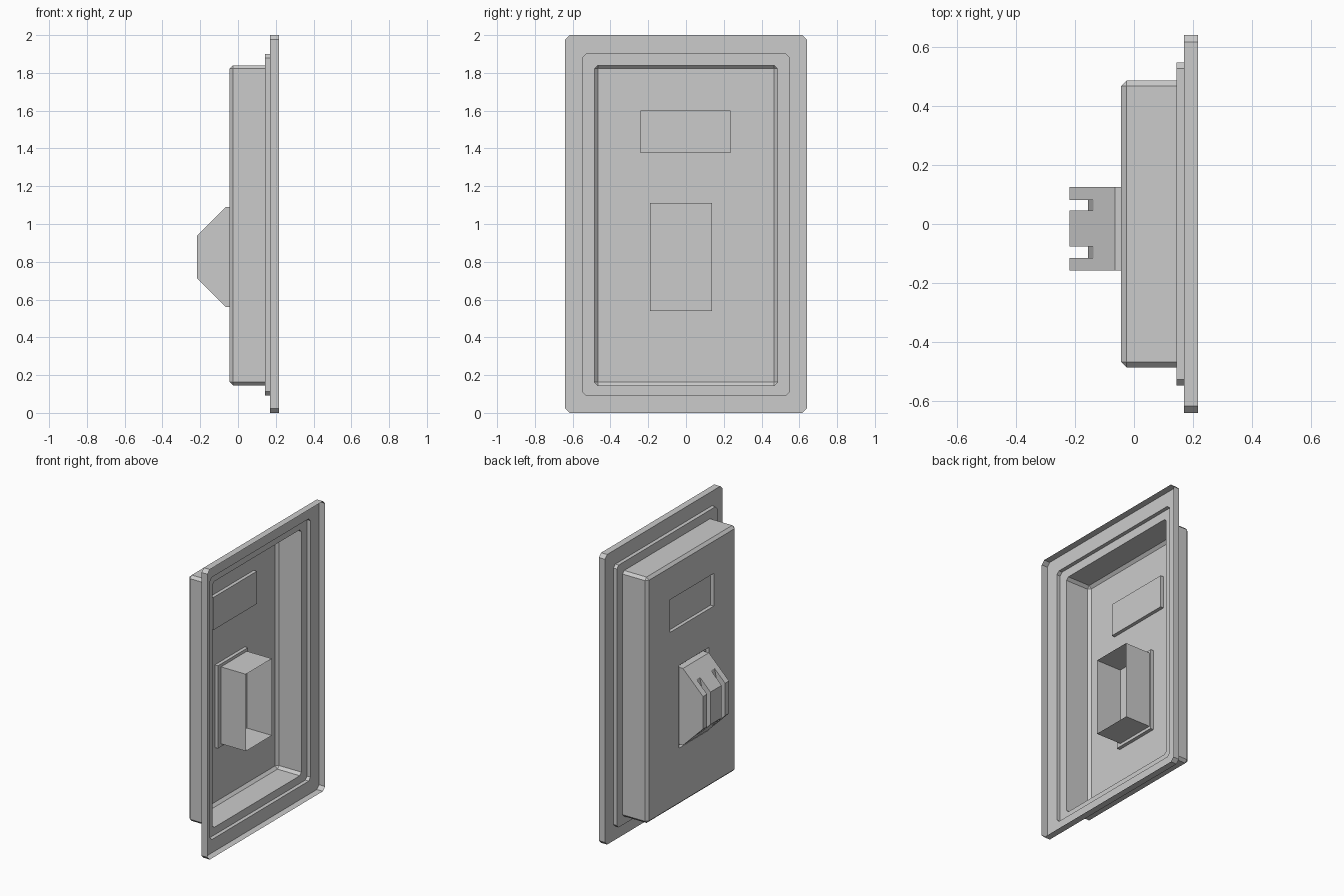
import bpy, bmesh

if "Cube" in bpy.data.objects:
    bpy.data.objects.remove(bpy.data.objects["Cube"])


def finish(name, bm, dissolve=False):
    bmesh.ops.remove_doubles(bm, verts=bm.verts, dist=0.0005)
    if dissolve:
        bmesh.ops.dissolve_limit(bm, angle_limit=0.01, verts=bm.verts, edges=bm.edges)
    bmesh.ops.recalc_face_normals(bm, faces=bm.faces)
    mesh = bpy.data.meshes.new(name)
    bm.to_mesh(mesh)
    bm.free()
    obj = bpy.data.objects.new(name, mesh)
    bpy.context.collection.objects.link(obj)
    return obj


def ring(bm, x, y0, y1, z0, z1, c=0.0):
    """Rectangle in the YZ plane with cut corners."""
    pts = [(y0 + c, z0), (y1 - c, z0), (y1, z0 + c), (y1, z1 - c),
           (y1 - c, z1), (y0 + c, z1), (y0, z1 - c), (y0, z0 + c)]
    if c == 0:
        pts = pts[1:8:2]
    return [bm.verts.new((x, y, z)) for y, z in pts]


def bridge(bm, a, b):
    n = len(a)
    for i in range(n):
        j = (i + 1) % n
        bm.faces.new((a[i], a[j], b[j], b[i]))


BACK, FLOOR = -0.044, -0.02
recesses = [(-0.24, 0.235, 1.375, 1.6), (-0.19, 0.137, 0.54, 1.11)]

# Thin tray shell: lip, flange, step and side walls
bm = bmesh.new()
levels = [(0.216, 0.64, 0.0, 2.0, 0.024), (0.17, 0.64, 0.0, 2.0, 0.024),
          (0.17, 0.547, 0.092, 1.9, 0.02), (0.144, 0.547, 0.092, 1.9, 0.02),
          (0.144, 0.485, 0.145, 1.84, 0.018), (-0.026, 0.485, 0.145, 1.84, 0.018),
          (BACK, 0.467, 0.163, 1.822, 0.00001)]
loops = [ring(bm, x, -y, y, z0, z1, c) for x, y, z0, z1, c in levels]
for a, b in zip(loops, loops[1:]):
    bridge(bm, a, b)
finish("tray_shell", bm)

# Back panel with rectangular openings leading to shallow recesses
bm = bmesh.new()
ys = sorted([-0.467, 0.467] + [v for r in recesses for v in r[:2]])
zs = sorted([0.163, 1.822] + [v for r in recesses for v in r[2:]])
for ya, yb in zip(ys, ys[1:]):
    for za, zb in zip(zs, zs[1:]):
        cy, cz = (ya + yb) / 2, (za + zb) / 2
        if not any(r[0] < cy < r[1] and r[2] < cz < r[3] for r in recesses):
            bm.faces.new(ring(bm, BACK, ya, yb, za, zb))
for r in recesses:
    top, low = ring(bm, BACK, *r), ring(bm, FLOOR, *r)
    bridge(bm, top, low)
    bm.faces.new(low)
finish("back_panel", bm, dissolve=True)

# Open rectangular sleeve standing inside the tray
bm = bmesh.new()
bridge(bm, ring(bm, FLOOR, -0.157, 0.126, 0.56, 1.09),
       ring(bm, 0.17, -0.157, 0.126, 0.56, 1.09))
finish("inner_sleeve", bm)

# Sloped housing on the back, with two slots cut across its face
bm = bmesh.new()


def housing_section(y, nose):
    pts = [(FLOOR, 1.09), (-0.065, 1.09), (-0.137, 1.018), (nose, 0.937),
           (nose, 0.713), (-0.137, 0.632), (-0.065, 0.56), (FLOOR, 0.56)]
    return [bm.verts.new((x, y, z)) for x, z in pts]


OUT, SLOT = -0.218, -0.155
sections = [housing_section(y, nose) for y, nose in [
    (-0.157, OUT), (-0.115, OUT), (-0.115, SLOT), (-0.077, SLOT), (-0.077, OUT),
    (0.045, OUT), (0.045, SLOT), (0.082, SLOT), (0.082, OUT), (0.126, OUT)]]
for a, b in zip(sections, sections[1:]):
    for i in range(7):
        bm.faces.new((a[i], a[i + 1], b[i + 1], b[i]))
bm.faces.new(sections[0])
bm.faces.new(sections[-1])
# Drop the zero-area slivers between coincident section points
bmesh.ops.remove_doubles(bm, verts=bm.verts, dist=0.0005)
bmesh.ops.dissolve_degenerate(bm, edges=bm.edges, dist=0.0005)
finish("slotted_housing", bm)
